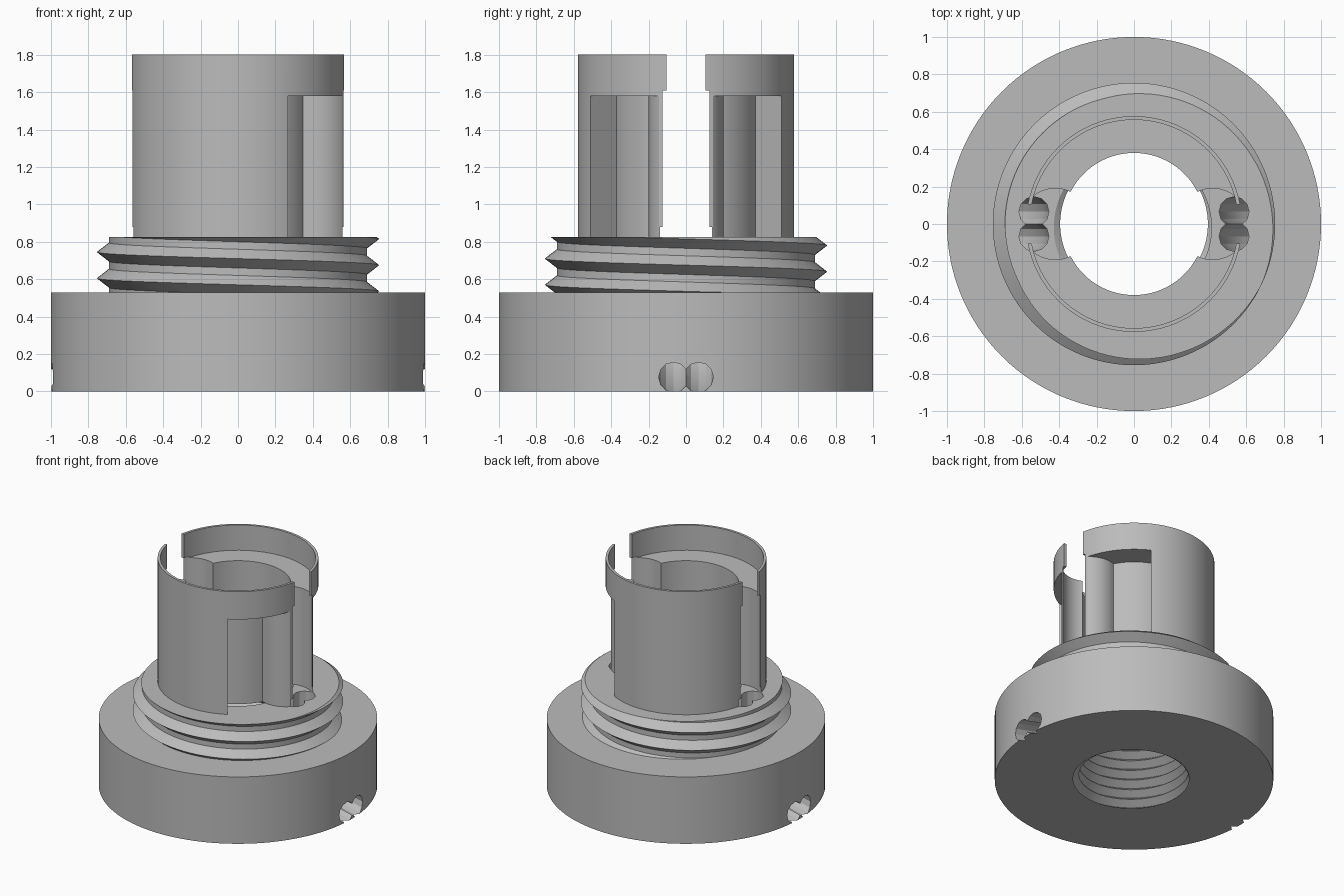
import bpy, bmesh
from math import sin, cos, pi, radians, floor, hypot, ceil

if "Cube" in bpy.data.objects:
    bpy.data.objects.remove(bpy.data.objects["Cube"])

SEG = 96
FLOOR, SHELF, TOP = 0.825, 1.60, 1.8   # collar floor, inner shelf, rim top

grey = bpy.data.materials.new("plain grey")
grey.use_nodes = True
grey.diffuse_color = (0.5, 0.5, 0.5, 1)
grey.node_tree.nodes["Principled BSDF"].inputs["Base Color"].default_value = (0.5, 0.5, 0.5, 1)


def finish(name, bm):
    bmesh.ops.recalc_face_normals(bm, faces=bm.faces)
    mesh = bpy.data.meshes.new(name)
    bm.to_mesh(mesh)
    bm.free()
    ob = bpy.data.objects.new(name, mesh)
    bpy.context.collection.objects.link(ob)
    mesh.materials.append(grey)
    return ob


def prism(name, outline, z0, z1):
    """Extrude a flat outline straight up."""
    bm = bmesh.new()
    face = bm.faces.new([bm.verts.new((x, y, z0)) for x, y in outline])
    top = bmesh.ops.extrude_face_region(bm, geom=[face])["geom"]
    bmesh.ops.translate(bm, vec=(0, 0, z1 - z0),
                        verts=[v for v in top if isinstance(v, bmesh.types.BMVert)])
    return finish(name, bm)


def arc(r, a0, a1, n, cx=0):
    return [(cx + r * cos(radians(a0 + (a1 - a0) * i / n)),
             r * sin(radians(a0 + (a1 - a0) * i / n))) for i in range(n + 1)]


def cylinder(name, r, z0, z1, cx=0, n=SEG):
    return prism(name, arc(r, 0, 360, n, cx)[:-1], z0, z1)


def threaded_rod(name, root, crest, pitch, half, z_crest, z0, z1):
    """Solid rod with a left-hand V thread, cut flat at both ends."""
    def radius(a, z):
        t = (z - z_crest) / pitch + a / (2 * pi)
        d = abs(t - floor(t + 0.5)) * pitch
        return root + (crest - root) * max(0, 1 - d / half)

    turns = ceil((z1 - z0) / pitch) + 2
    start = z_crest - pitch * ceil((z_crest - z0) / pitch + 1)
    offsets = sorted(start + k * pitch + o for k in range(turns + 2) for o in (-half, 0, half))
    bm = bmesh.new()
    columns = []
    for i in range(SEG + 1):
        a = 2 * pi * i / SEG
        column = []
        for o in [z0 - 9] + offsets + [z1 + 9]:
            z = min(z1, max(z0, o - pitch * a / (2 * pi)))
            r = radius(a, z)
            column.append(bm.verts.new((r * cos(a), r * sin(a), z)))
        columns.append(column)
    for p, q in zip(columns, columns[1:]):
        for j in range(len(p) - 1):
            bm.faces.new((p[j], q[j], q[j + 1], p[j + 1]))
    bmesh.ops.remove_doubles(bm, verts=bm.verts, dist=0.0005)
    bmesh.ops.holes_fill(bm, edges=[e for e in bm.edges if e.is_boundary], sides=0)
    return finish(name, bm)


def wire_channel(name, side, y):
    """Bent round cutter running down the neck and out of the base."""
    curve = bpy.data.curves.new(name, "CURVE")
    curve.dimensions = "3D"
    curve.bevel_depth, curve.bevel_resolution, curve.use_fill_caps = 0.08, 4, True
    path = [(0.535, 0.88), (0.535, 0.5), (0.56, 0.35), (0.64, 0.22), (0.76, 0.13), (1.1, 0.05)]
    line = curve.splines.new("POLY")
    line.points.add(len(path) - 1)
    for point, (x, z) in zip(line.points, path):
        point.co = (side * x, y, z, 1)
    temp = bpy.data.objects.new(name, curve)
    bpy.context.collection.objects.link(temp)
    mesh = bpy.data.meshes.new_from_object(
        temp.evaluated_get(bpy.context.evaluated_depsgraph_get()))
    bpy.data.objects.remove(temp)
    bm = bmesh.new()
    bm.from_mesh(mesh)
    bmesh.ops.remove_doubles(bm, verts=bm.verts, dist=0.0001)
    return finish(name, bm)


def carve(ob, cutters):
    for cutter in cutters:
        mod = ob.modifiers.new("cut", "BOOLEAN")
        mod.operation, mod.solver, mod.object = "DIFFERENCE", "EXACT", cutter
    mesh = bpy.data.meshes.new_from_object(
        ob.evaluated_get(bpy.context.evaluated_depsgraph_get()))
    ob.modifiers.clear()
    ob.data = mesh
    bpy.ops.object.select_all(action="DESELECT")
    ob.select_set(True)
    bpy.context.view_layer.objects.active = ob
    bpy.ops.object.shade_smooth_by_angle(angle=radians(25))


# Main solids
base = cylinder("base", 1.0, 0, 0.53, n=128)
neck = threaded_rod("threaded_neck", 0.69, 0.755, 0.14, 0.05, 0.815, 0.53, FLOOR)
collar = cylinder("slotted_collar", 0.577, FLOOR, TOP)

# Cutters shared by the base and the neck
inner_thread = threaded_rod("inner_thread_cutter", 0.395, 0.45, 0.08, 0.038, 0.0, -0.05, 0.9)
channels = [wire_channel("wire_channel_cutter", s, y) for s in (-1, 1) for y in (-0.066, 0.066)]

# Collar cutters: bore, rim recess, slot, wire notches
bore = cylinder("bore_cutter", 0.38, 0.7, 2)
recess = cylinder("recess_cutter", 0.557, SHELF, 2)
slot = prism("slot_cutter", [(-0.8, -0.105), (0.8, -0.105), (0.8, 0.105), (-0.8, 0.105)], 0.7, 2)
notches = [cylinder("notch_cutter", 0.19, 0.7, SHELF + 0.01, s * 0.42, 64) for s in (-1, 1)]

# Side pockets leave a thin sleeve around the bore and a thin skin around the notch
half_pocket = arc(0.395, 70, 28.3, 16) + arc(0.2, 110, 25, 20, 0.42) + arc(0.63, 9, 61, 16)
pockets = [prism("pocket_cutter", [(x, s * y) for x, y in half_pocket], 0.7, 1.58)
           for s in (-1, 1)]

carve(base, [inner_thread] + channels)
carve(neck, [inner_thread] + channels)
carve(collar, [bore, recess, slot] + notches + pockets + channels)

for cutter in [inner_thread, bore, recess, slot] + channels + notches + pockets:
    bpy.data.objects.remove(cutter)
